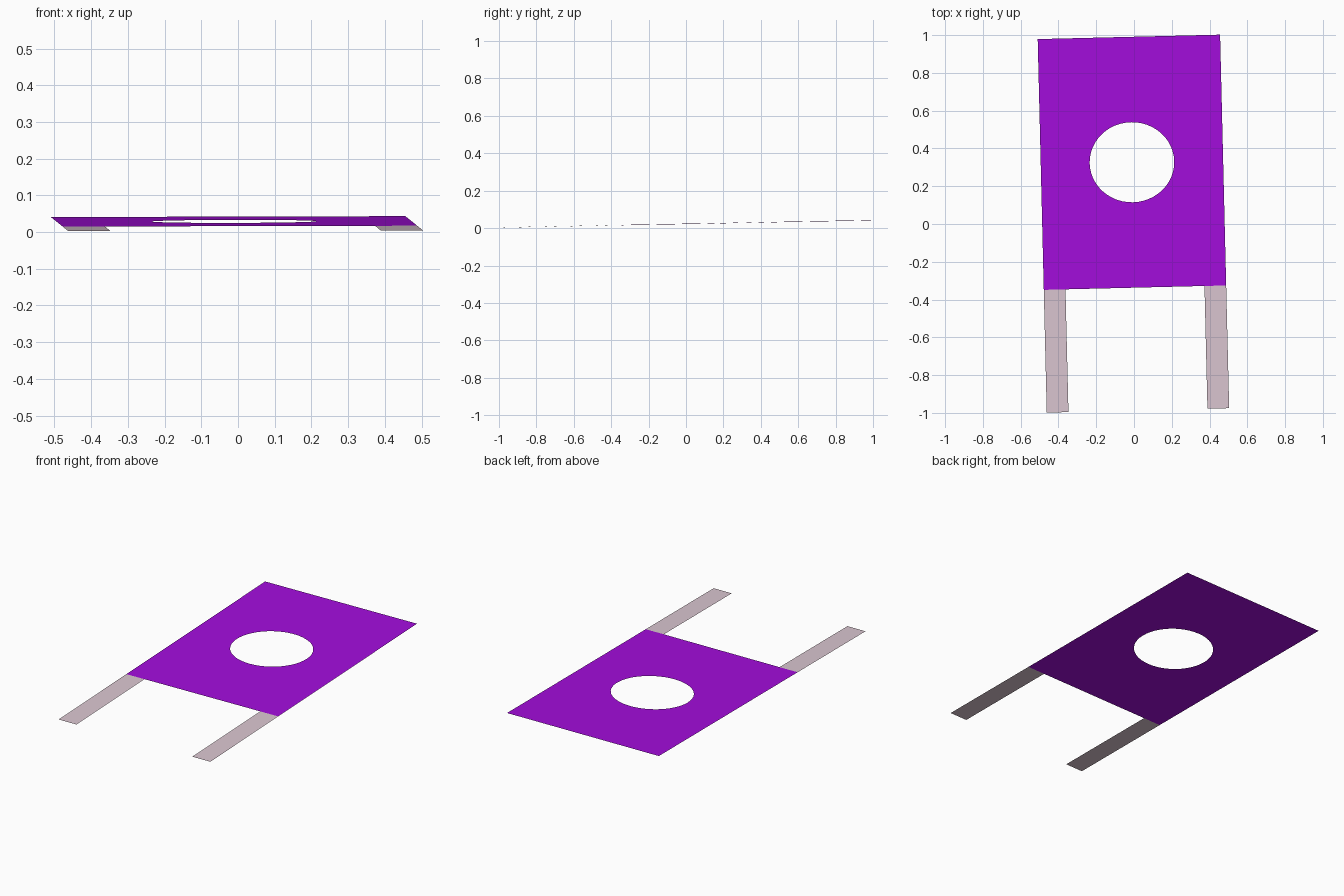
import bpy, bmesh, math
from mathutils import Matrix, Vector

if "Cube" in bpy.data.objects:
    bpy.data.objects.remove(bpy.data.objects["Cube"])

TURN = Matrix.Rotation(math.radians(1.39), 4, 'Z')
AXIS_U = -0.003            # the sheet's own centre line


def place(u, v):
    """Sheet coordinates to the slightly turned and tilted plane."""
    p = TURN @ Vector((u + AXIS_U, v, 0))
    p.z = 0.0228 + 0.0196 * p.y + 0.002 * p.x
    return p


def material(name, color):
    m = bpy.data.materials.new(name)
    m.diffuse_color = (*color, 1)
    m.use_nodes = True
    m.node_tree.nodes["Principled BSDF"].inputs["Base Color"].default_value = m.diffuse_color
    return m


def sheet(name, loops, mat):
    """Flat sheet filled between an outer loop and any hole loops."""
    bm = bmesh.new()
    for loop in loops:
        vs = [bm.verts.new(place(u, v)) for u, v in loop]
        for a, b in zip(vs, vs[1:] + vs[:1]):
            bm.edges.new((a, b))
    bmesh.ops.triangle_fill(bm, edges=bm.edges[:], use_beauty=True, normal=(0, 0, 1))
    for f in bm.faces:
        f.normal_update()
        if f.normal.z < 0:
            f.normal_flip()
    me = bpy.data.meshes.new(name)
    bm.to_mesh(me)
    bm.free()
    me.materials.append(mat)
    ob = bpy.data.objects.new(name, me)
    bpy.context.collection.objects.link(ob)


def rect(u0, u1, v0, v1):
    return [(u0, v0), (u1, v0), (u1, v1), (u0, v1)]


purple = material("purple", (0.37, 0.004, 0.72))
pale_pink = material("pale_pink", (0.71, 0.57, 0.64))

# Panel with a slightly oval hole
N = 48
hole = [(0.224 * math.cos(2 * math.pi * i / N),
         0.327 + 0.212 * math.sin(2 * math.pi * i / N)) for i in range(N)]
sheet("panel", [rect(-0.483, 0.483, -0.337, 0.991), hole], purple)

# Two flat legs continuing from the panel's lower edge
for side, name in ((-1, "left_leg"), (1, "right_leg")):
    u0, u1 = sorted((side * 0.483, side * 0.368))
    sheet(name, [rect(u0, u1, -0.987, -0.337)], pale_pink)
